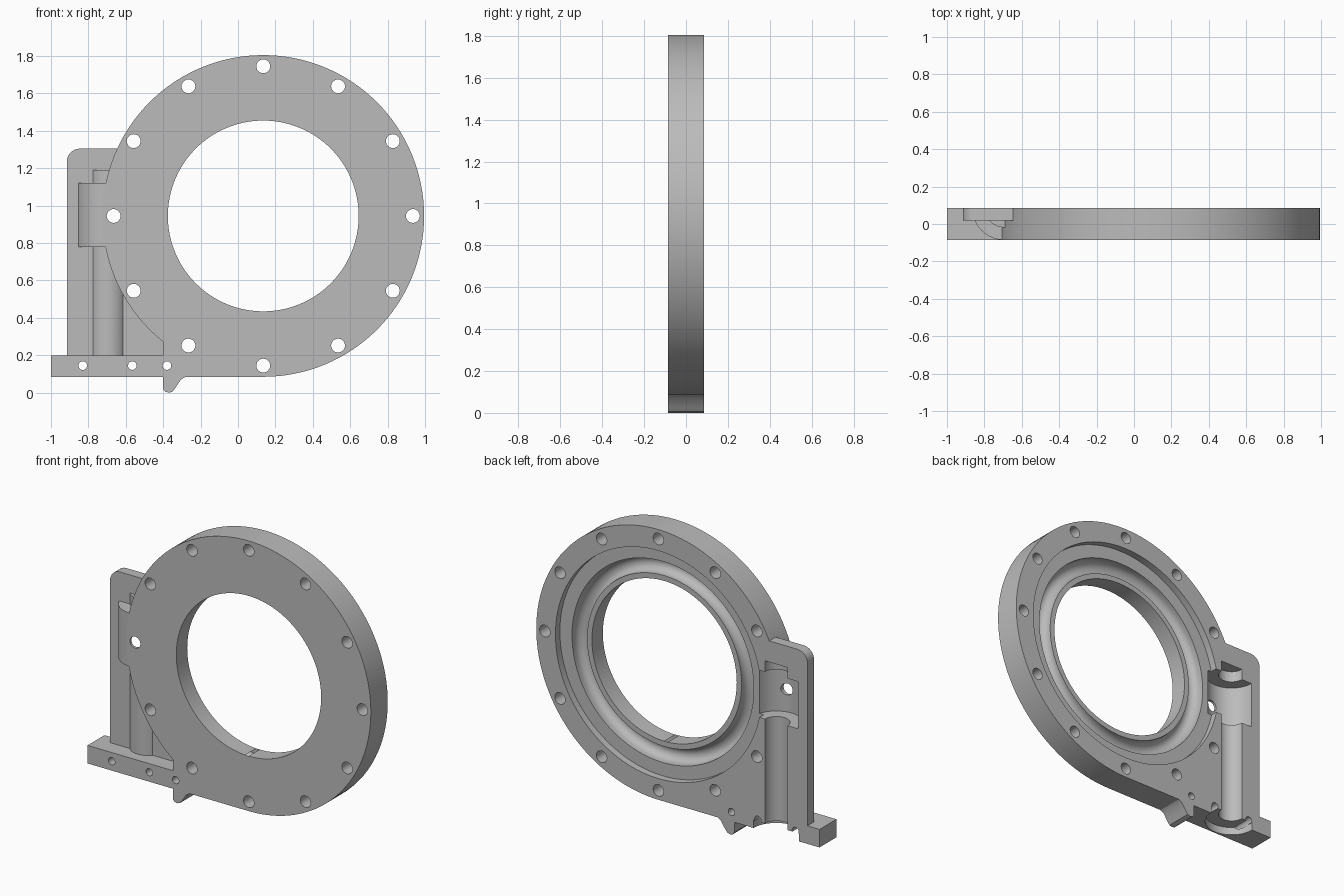
import bpy, bmesh, math
from mathutils import Matrix, Vector

cube = bpy.data.objects.get("Cube")
if cube:
    bpy.data.objects.remove(cube, do_unlink=True)

CX, CZ = 0.135, 0.945      # ring centre
SX = -0.695                # shaft axis
BACK = 0.085               # mating face, half the thickness

metal = bpy.data.materials.new("grey metal")
metal.use_nodes = True
grey = (0.5, 0.5, 0.5, 1)
metal.diffuse_color = grey
metal.node_tree.nodes["Principled BSDF"].inputs["Base Color"].default_value = grey


def finish(name, bm):
    bmesh.ops.recalc_face_normals(bm, faces=bm.faces)
    me = bpy.data.meshes.new(name)
    bm.to_mesh(me)
    bm.free()
    ob = bpy.data.objects.new(name, me)
    bpy.context.collection.objects.link(ob)
    me.materials.append(metal)
    return ob


def prism(name, pts, y0, y1):
    """Extrude an x-z outline from y0 to y1."""
    bm = bmesh.new()
    face = bm.faces.new([bm.verts.new((x, y0, z)) for x, z in pts])
    new = bmesh.ops.extrude_face_region(bm, geom=[face])["geom"]
    bmesh.ops.translate(bm, vec=(0, y1 - y0, 0),
                        verts=[v for v in new if isinstance(v, bmesh.types.BMVert)])
    return finish(name, bm)


def circle(x, z, r, n):
    return [(x + r * math.cos(i * math.tau / n), z + r * math.sin(i * math.tau / n))
            for i in range(n)]


def upright(name, r, z0, z1):
    """Vertical cylinder on the shaft axis, centred on the mating face."""
    bm = bmesh.new()
    bmesh.ops.create_cone(bm, cap_ends=True, segments=64, radius1=r, radius2=r, depth=z1 - z0,
                          matrix=Matrix.Translation((SX, BACK, (z0 + z1) / 2)))
    return finish(name, bm)


def combine(body, other, operation):
    mod = body.modifiers.new("join", 'BOOLEAN')
    mod.operation, mod.solver, mod.object = operation, 'EXACT', other
    bpy.context.view_layer.objects.active = body
    bpy.ops.object.modifier_apply(modifier=mod.name)
    bpy.data.objects.remove(other, do_unlink=True)


# Ring body
housing = prism("gear_housing", circle(CX, CZ, 0.86, 128), -BACK, BACK)

# Foot with the fillet against the ring, and the small tooth under it
foot = [(-1, 0.085), (-0.4, 0.085), (-0.4, 0.02), (-0.39, 0.006), (-0.37, 0),
        (-0.35, 0.006), (-0.335, 0.025), (-0.305, 0.07), (-0.28, 0.085), (CX, 0.085),
        (CX, 0.5), (-0.4, 0.28), (-0.4, 0.2), (-1, 0.2)]
combine(housing, prism("foot", foot, -BACK, BACK), 'UNION')

# Side plate with a rounded corner
corner = [(-0.845 - 0.07 * math.sin(a), 1.235 + 0.07 * math.cos(a))
          for a in [i * math.pi / 16 for i in range(9)]]
plate = [(-0.3, 0.15), (-0.3, 1.305)] + corner + [(-0.915, 0.15)]
combine(housing, prism("side_plate", plate, 0.02, BACK), 'UNION')

# Shaft tunnel and bearing bulge on the front
combine(housing, upright("shaft_tunnel", 0.103, 0.15, 1.19), 'UNION')
combine(housing, upright("bearing_bulge", 0.17, 0.78, 1.12), 'UNION')

# Trim everything flush with the mating face
trim = prism("trim", [(-2, -1), (2, -1), (2, 3), (-2, 3)], BACK, 0.6)
combine(housing, trim, 'DIFFERENCE')

# Bore, inner lip, rounded groove and stepped recess
groove = [(0.592 - 0.048 * math.cos(a), 0.015 - 0.05 * math.sin(a))
          for a in [i * math.pi / 12 for i in range(13)]]
profile = [(0, -0.2), (0.51, -0.2), (0.51, 0.025), (0.544, 0.025)] + groove
profile += [(0.64, 0.04), (0.725, 0.04), (0.725, 0.2), (0, 0.2)]
bm = bmesh.new()
verts = [bm.verts.new((CX + r, y, CZ)) for r, y in profile]
edges = [bm.edges.new(pair) for pair in zip(verts, verts[1:])]
bmesh.ops.spin(bm, geom=verts + edges, cent=(CX, 0, CZ), axis=(0, 1, 0),
               angle=math.tau, steps=128)
bmesh.ops.remove_doubles(bm, verts=bm.verts, dist=0.0002)
combine(housing, finish("bore", bm), 'DIFFERENCE')

# Shaft channel, bearing seat and bottom counterbore
combine(housing, upright("shaft_channel", 0.08, 0, 1.17), 'DIFFERENCE')
combine(housing, upright("bearing_seat", 0.155, 0.8, 1.1), 'DIFFERENCE')
combine(housing, upright("counterbore", 0.16, 0, 0.135), 'DIFFERENCE')

# Bolt holes round the ring and along the foot
holes = [(CX + 0.8 * math.sin(i * math.tau / 12), CZ + 0.8 * math.cos(i * math.tau / 12), 0.037)
         for i in range(12)]
holes += [(x, 0.145, 0.023) for x in (-0.83, -0.565, -0.38)]
for x, z, r in holes:
    combine(housing, prism("hole", circle(x, z, r, 24), -0.3, 0.3), 'DIFFERENCE')

# Smooth round walls, crisp edges
bpy.ops.object.select_all(action='DESELECT')
housing.select_set(True)
bpy.context.view_layer.objects.active = housing
bpy.ops.object.shade_smooth_by_angle(angle=math.radians(30))
